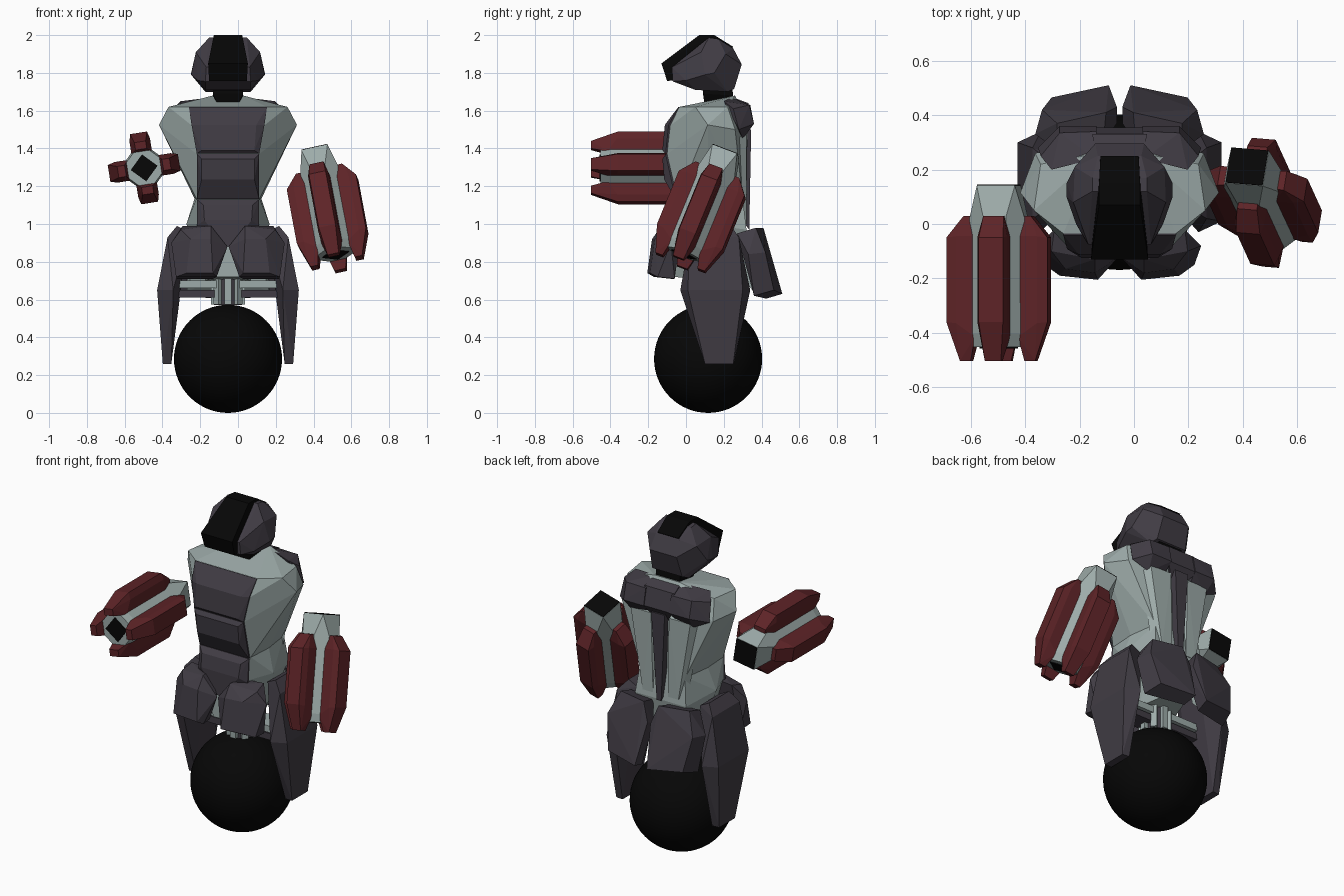
import bpy, bmesh
from math import sin, cos, pi, radians
from mathutils import Vector, Matrix

CX, CY = -0.053, 0.117          # body axis


def mat(name, col):
    m = bpy.data.materials.new(name)
    m.diffuse_color = (*col, 1)
    return m


DARK = mat("dark_armour", (.052, .045, .058))
PALE = mat("pale_frame", (.34, .41, .40))
RED = mat("red_fin", (.11, .017, .02))
BLACK = mat("black_rubber", (.002, .002, .002))


def add(name, bm, material):
    me = bpy.data.meshes.new(name)
    bm.to_mesh(me)
    bm.free()
    me.materials.append(material)
    ob = bpy.data.objects.new(name, me)
    bpy.context.collection.objects.link(ob)
    return ob


def hull(name, pts, material, matrix=None):
    """Faceted solid wrapped around a few points."""
    bm = bmesh.new()
    for p in pts:
        bm.verts.new(p)
    r = bmesh.ops.convex_hull(bm, input=bm.verts[:])
    junk = {g for g in r["geom_interior"] + r["geom_unused"] if isinstance(g, bmesh.types.BMVert)}
    bmesh.ops.delete(bm, geom=list(junk), context='VERTS')
    bmesh.ops.dissolve_limit(bm, angle_limit=radians(2), verts=bm.verts[:], edges=bm.edges[:])
    bmesh.ops.recalc_face_normals(bm, faces=bm.faces[:])
    bm.transform(matrix or Matrix.Translation((CX, 0, 0)))
    return add(name, bm, material)


def sym(name, pts, material):
    """One solid spanning both sides of the body axis."""
    return hull(name, [(s * x, y, z) for x, y, z in pts for s in (1, -1)], material)


def pair(name, pts, material):
    """A left and a right copy."""
    for s, side in ((1, "left"), (-1, "right")):
        hull(f"{name}_{side}", [(s * x, y, z) for x, y, z in pts], material)


def box(x0, x1, y0, y1, z0, z1):
    return [(x, y, z) for x in (x0, x1) for y in (y0, y1) for z in (z0, z1)]


# ball wheel
bm = bmesh.new()
bmesh.ops.create_uvsphere(bm, u_segments=48, v_segments=32, radius=.286)
bm.transform(Matrix.Translation((CX, CY, .286)))
for f in bm.faces:
    f.smooth = True
add("ball_wheel", bm, BLACK)

# torso frame: chest, waist, pelvis
sym("chest", [(.07, .08, 1.635), (.08, .26, 1.68), (.207, -.035, 1.62), (.315, .05, 1.62),
              (.29, .22, 1.62), (.365, .115, 1.525), (.31, .26, 1.5), (.14, .29, 1.62),
              (.19, -.085, 1.52), (.165, -.1, 1.37), (.12, .31, 1.45),
              (.165, -.045, 1.13), (.175, .12, 1.13), (.15, .3, 1.13)], PALE)
sym("waist", [(.165, -.045, 1.14), (.175, .12, 1.14), (.15, .3, 1.14),
              (.16, -.06, 1.0), (.22, .1, 1.0), (.17, .32, .97)], PALE)
sym("pelvis", [(.16, -.06, 1.0), (.22, .1, 1.0), (.17, .32, .97),
               (.07, -.06, .72), (.12, .12, .7), (.07, .28, .72)], PALE)

# front plates
sym("breast_plate", [(.207, -.04, 1.62), (.193, -.092, 1.525), (.165, -.108, 1.372),
                     (.15, -.112, 1.525), (.14, -.125, 1.39), (.2, .05, 1.6), (.16, .05, 1.38)], DARK)
sym("belly_plate", [(.165, -.108, 1.37), (.165, -.055, 1.132), (.14, -.115, 1.235),
                    (.14, -.125, 1.345), (.16, .05, 1.36), (.16, .05, 1.14)], DARK)
sym("lower_belly_plate", [(.165, -.055, 1.13), (.165, -.068, .99), (.13, -.085, 1.1),
                          (.125, -.1, 1.02), (.02, -.1, .88), (.15, .05, 1.12), (.15, .05, .99)], DARK)

# back pack and spine
sym("spine_block", [(.09, .25, 1.67), (.1, .33, 1.64), (.1, .355, 1.53), (.05, .31, 1.46)], DARK)
pair("shoulder_blade", [(.09, .24, 1.67), (.25, .2, 1.65), (.085, .34, 1.63), (.22, .335, 1.63),
                        (.29, .25, 1.61), (.085, .36, 1.53), (.22, .36, 1.53), (.3, .28, 1.5),
                        (.09, .3, 1.47), (.2, .3, 1.45)], DARK)
sym("spine", [(.05, .28, 1.5), (.045, .345, 1.5), (.02, .335, 1.13), (.025, .27, 1.05),
              (.015, .335, .97)], DARK)
pair("back_panel", [(.04, .29, 1.5), (.06, .325, 1.48), (.2, .32, 1.48), (.23, .27, 1.45),
                    (.05, .32, 1.0), (.12, .32, 1.0), (.15, .27, 1.0)], PALE)

# neck and head
sym("neck", [(.05, .1, 1.62), (.05, .2, 1.62), (.08, .09, 1.69), (.08, .25, 1.68),
             (.08, .09, 1.76), (.08, .24, 1.76)], BLACK)
sym("helmet", [(.1, .12, 1.987), (.1, .17, 1.98), (.17, .08, 1.91), (.195, .1, 1.79),
               (.195, .15, 1.8), (.165, .21, 1.9), (.16, 0, 1.76), (.12, -.07, 1.755),
               (.115, -.075, 1.83), (.12, .05, 1.71), (.12, .22, 1.7), (.1, .255, 1.715),
               (.09, .295, 1.845), (.08, .25, 1.93)], DARK)
sym("visor", [(.105, -.13, 1.85), (.1, -.1, 1.757), (.075, .07, 2.0), (.075, .15, 2.0),
              (.07, .25, 1.938), (.09, .1, 1.78)], BLACK)

# hip skirt
pair("front_hip_plate", [(.25, -.1, .97), (.09, -.13, .99), (.003, -.12, .88), (.06, -.17, .72),
                         (.275, -.15, .72), (.3, -.08, .9), (.2, -.165, .92), (.09, -.18, .92),
                         (.08, -.205, .74), (.22, -.19, .74), (.24, -.02, .99), (.1, -.04, .99),
                         (.08, -.08, .71), (.27, -.06, .71)], DARK)
pair("rear_hip_plate", [(.05, .41, .98), (.23, .37, .98), (.285, .42, .85), (.01, .43, .87),
                        (.04, .51, .63), (.25, .465, .65), (.06, .3, .95), (.23, .27, .95),
                        (.31, .33, .84), (.01, .37, .85), (.05, .425, .605), (.28, .36, .62)], DARK)
pair("rear_hip_lining", [(.07, .29, .94), (.2, .27, .94), (.08, .41, .63), (.22, .36, .64),
                         (.08, .34, .7), (.2, .31, .7)], PALE)
pair("side_hip_plate", [(.27, .05, .99), (.27, .24, .99), (.32, .02, .93), (.32, .28, .93),
                        (.375, .01, .65), (.375, .3, .65), (.345, .1, .26), (.345, .25, .26),
                        (.21, .06, .96), (.21, .24, .96), (.29, -.03, .65), (.29, .34, .65),
                        (.3, .1, .26), (.3, .255, .26)], DARK)

# hip axle and ribbed ball socket
pair("axle_brace", box(.05, .3, .05, .18, .66, .7), PALE)
pair("axle_bar", box(.06, .3, .06, .17, .61, .65), DARK)
hull("socket_core", [(.075 * cos(i * pi / 4), CY + .075 * sin(i * pi / 4), z)
                     for i in range(8) for z in (.57, .76)], DARK)
for i in range(8):
    m = Matrix.Translation((CX, CY, 0)) @ Matrix.Rotation(i * pi / 4, 4, 'Z')
    hull(f"socket_rib_{i}", box(.05, .09, -.018, .018, .575, .74), PALE, m)


# floating forearms: core along local z, four red fins around it
def forearm(side, start, end):
    start, d = Vector(start), (Vector(end) - Vector(start)).normalized()
    u = Vector((1, 0, 0))
    u = (u - d * u.dot(d)).normalized()
    v = d.cross(u)
    m = Matrix.Translation(start) @ Matrix((u, v, d)).transposed().to_4x4()
    m = m @ Matrix.Rotation(radians(9), 4, 'Z')

    def ring(n, r, z, a0):
        return [(r * cos(a0 + i * 2 * pi / n), r * sin(a0 + i * 2 * pi / n), z) for i in range(n)]
    hull(f"forearm_{side}", ring(4, .1, .004, pi / 4) + ring(8, .11, .12, pi / 8)
         + ring(8, .11, .55, pi / 8) + ring(8, .1, .597, pi / 8), PALE, m)
    hull(f"elbow_cap_{side}", ring(4, .098, 0, pi / 4) + ring(4, .098, .02, pi / 4), BLACK, m)
    hull(f"wrist_socket_{side}", ring(4, .072, .58, 0) + ring(4, .072, .602, 0), BLACK, m)
    profile = [(.09, .115, .035), (.125, .115, .038), (.188, .195, .045), (.188, .505, .045),
               (.14, .648, .03), (.1, .648, .03), (.08, .56, .055), (.08, .19, .055),
               (.15, .19, .055), (.15, .51, .055)]
    for i in range(4):
        hull(f"forearm_fin_{side}_{i}", [(r, s * w, z) for r, z, w in profile for s in (1, -1)],
             RED, m @ Matrix.Rotation(i * pi / 2, 4, 'Z'))


forearm("right", (-.497, .145, 1.297), (-.497, -.5, 1.297))
forearm("left", (.415, .212, 1.385), (.523, -.025, .805))
